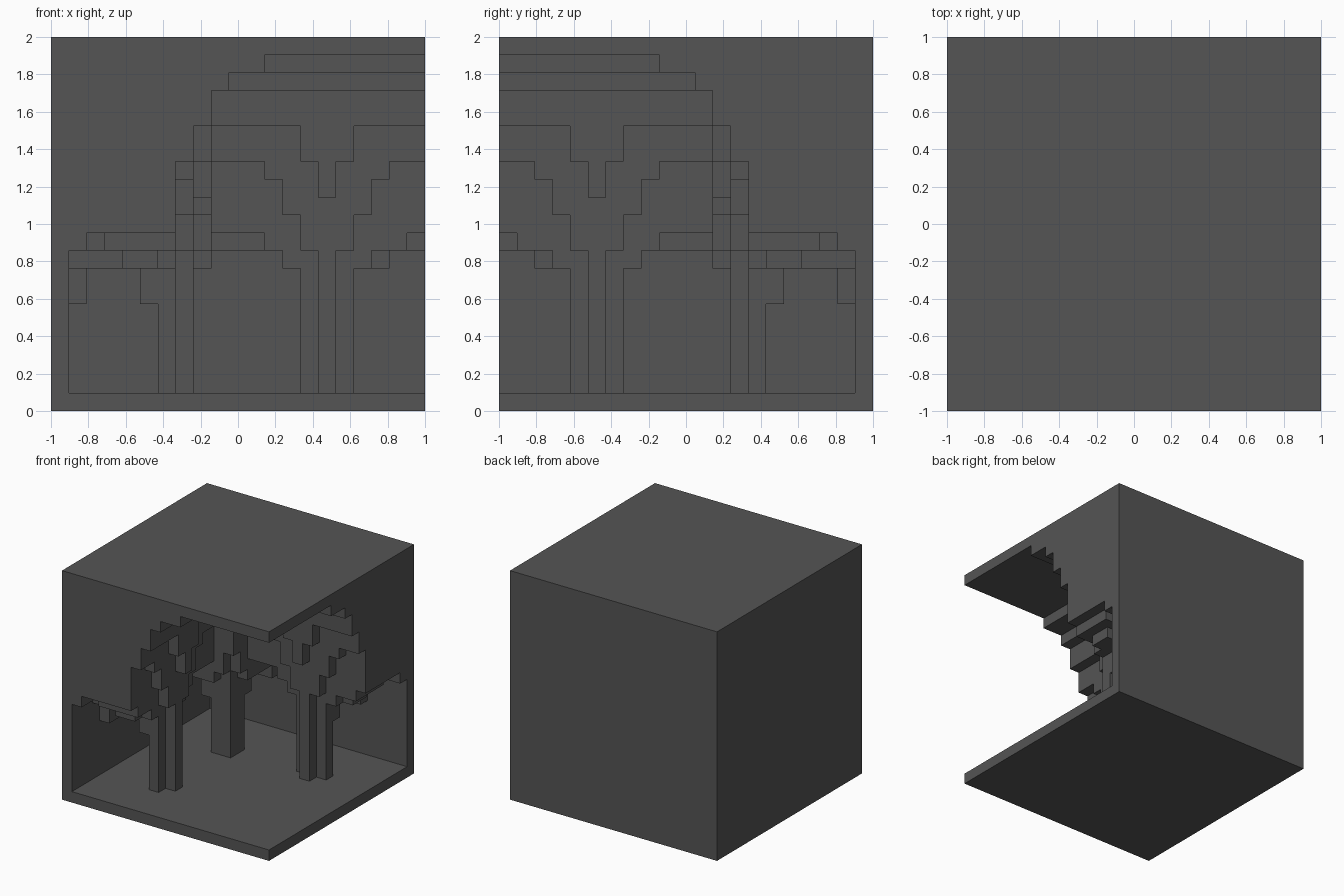
import bpy, bmesh, math
from mathutils import Vector

cube = bpy.data.objects.get("Cube")
if cube:
    bpy.data.objects.remove(cube, do_unlink=True)

N = 21            # blocks per side
S = 2.0 / N       # block size

mat = bpy.data.materials.new("dark_grey_stone")
mat.use_nodes = True
grey = (0.09, 0.09, 0.09, 1.0)
mat.diffuse_color = grey
mat.node_tree.nodes["Principled BSDF"].inputs["Base Color"].default_value = grey

# Stepped vault: ceiling height by distance from a closed wall (1 = solid)
profile = [1, 9] + [10] * 5 + [14, 16, 18, 19, 19] + [20] * 9
ceiling = [[min(profile[a], profile[b]) for b in range(N)] for a in range(N)]


def lower(a0, a1, b0, b1, h):
    """Lower the ceiling over a patch and over its mirror across the diagonal."""
    for a in range(a0, a1 + 1):
        for b in range(b0, b1 + 1):
            ceiling[a][b] = min(ceiling[a][b], h)
            ceiling[b][a] = min(ceiling[b][a], h)


# Side pillars with a cross-shaped trunk
lower(6, 6, 14, 16, 1)
lower(7, 7, 15, 15, 1)
# Their capitals, spreading as they rise
for half, h in ((1, 9), (2, 11), (3, 13)):
    lower(7, 7, 15 - half, 15 + half, h)
lower(8, 8, 14, 16, 14)
lower(8, 8, 15, 15, 12)
# Corner pillar and capital
lower(6, 7, 6, 7, 1)
lower(8, 8, 7, 7, 9)
lower(8, 8, 8, 8, 11)
# Low arches over the aisles, along the walls
for b0, b1, h in ((8, 8, 8), (12, 12, 9), (13, 13, 8), (17, 17, 8)):
    lower(1, 6, b0, b1, h)
lower(1, 6, 18, 18, 9)
lower(4, 5, 18, 18, 8)
lower(3, 6, 19, 19, 9)
# Cross arches from the pillars to the walls
for b0, b1 in ((6, 7), (14, 16)):
    lower(1, 5, b0, b1, 8)
    lower(1, 1, b0, b1, 6)
    lower(5, 5, b0, b1, 6)


def solid(i, j, k):
    if not all(0 <= c < N for c in (i, j, k)):
        return False
    return k < 1 or k >= ceiling[i][N - 1 - j]


# Skin the carved block with a face wherever stone meets air
bm = bmesh.new()
verts = {}


def vert(p):
    if p not in verts:
        verts[p] = bm.verts.new((p[0] * S - 1, p[1] * S - 1, p[2] * S))
    return verts[p]


for i in range(N):
    for j in range(N):
        for k in range(N):
            if not solid(i, j, k):
                continue
            for axis in range(3):
                for side in (0, 1):
                    n = [i, j, k]
                    n[axis] += 2 * side - 1
                    if solid(*n):
                        continue
                    ring = []
                    for u, v in ((0, 0), (1, 0), (1, 1), (0, 1)):
                        p = [i, j, k]
                        p[axis] += side
                        p[(axis + 1) % 3] += u
                        p[(axis + 2) % 3] += v
                        ring.append(vert(tuple(p)))
                    bm.faces.new(ring if side else ring[::-1])

# Merge the flat areas into large faces
bmesh.ops.dissolve_limit(bm, angle_limit=math.radians(1),
                         verts=bm.verts[:], edges=bm.edges[:])
mesh = bpy.data.meshes.new("vaulted_block")
bm.to_mesh(mesh)
bm.free()
mesh.materials.append(mat)
block = bpy.data.objects.new("vaulted_block", mesh)
bpy.context.scene.collection.objects.link(block)
